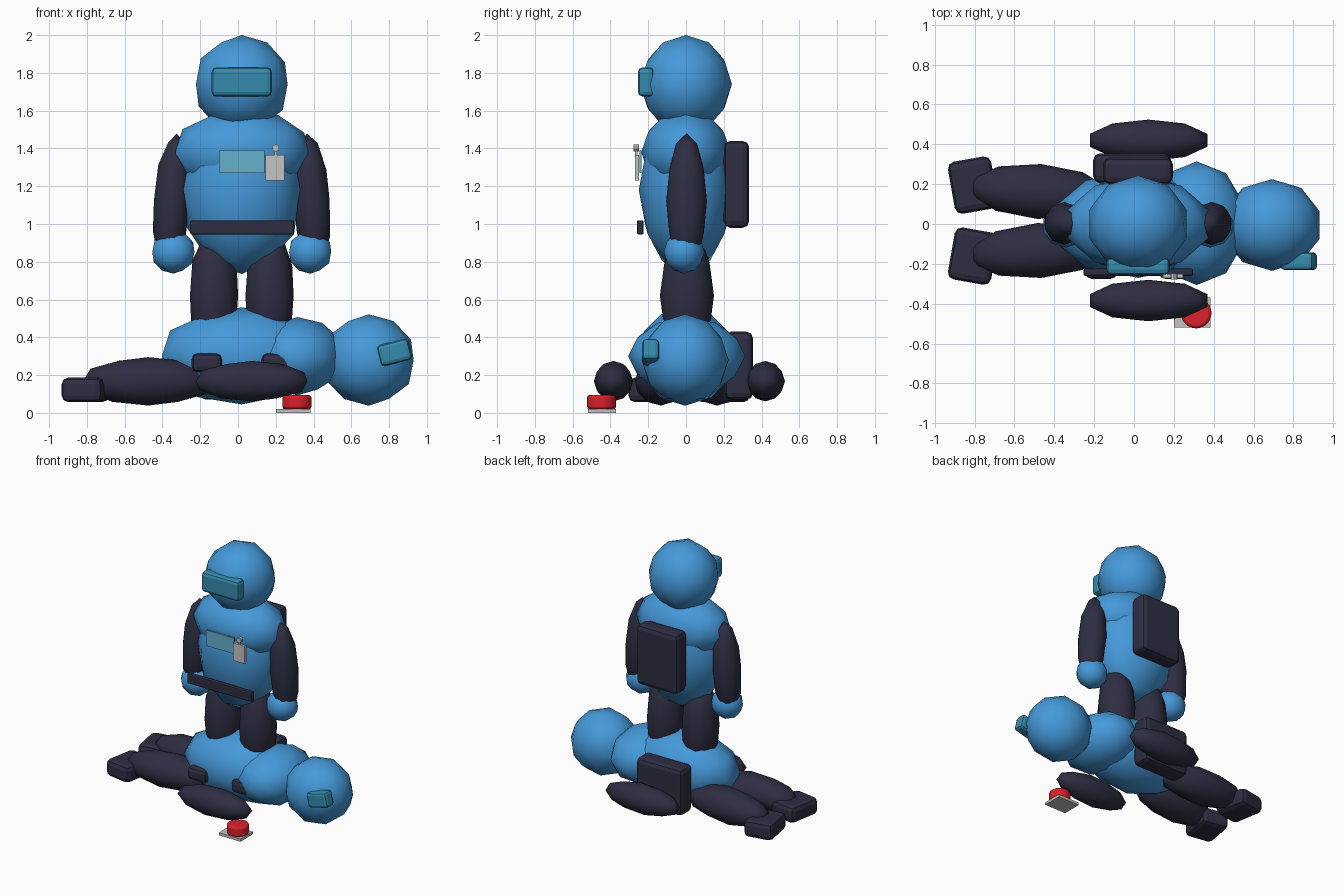
import bpy, bmesh
from math import radians
from mathutils import Matrix, Euler

if "Cube" in bpy.data.objects:
    bpy.data.objects.remove(bpy.data.objects["Cube"])


def material(name, rgb):
    m = bpy.data.materials.new(name)
    m.diffuse_color = (*rgb, 1)
    m.use_nodes = True
    m.node_tree.nodes["Principled BSDF"].inputs["Base Color"].default_value = m.diffuse_color
    return m


BLUE = material("suit blue", (0.06, 0.32, 0.70))
NAVY = material("dark navy", (0.028, 0.027, 0.055))
TEAL = material("visor teal", (0.035, 0.26, 0.42))
AQUA = material("panel aqua", (0.13, 0.44, 0.62))
GREY = material("light grey", (0.55, 0.55, 0.56))
RED = material("button red", (0.70, 0.015, 0.025))


def finish(name, bm, loc, rot, mat, bevel=0, segments=2):
    me = bpy.data.meshes.new(name)
    bm.to_mesh(me)
    bm.free()
    ob = bpy.data.objects.new(name, me)
    bpy.context.collection.objects.link(ob)
    ob.location = loc
    ob.rotation_euler = [radians(a) for a in rot]
    me.materials.append(mat)
    if bevel:
        b = ob.modifiers.new("bevel", "BEVEL")
        b.width, b.segments = bevel, segments
    return ob


def blob(name, loc, radii, mat, rot=(0, 0, 0)):
    """Smooth-shaded low-poly ellipsoid."""
    bm = bmesh.new()
    bmesh.ops.create_icosphere(bm, subdivisions=2, radius=1,
                               matrix=Matrix.Diagonal((*radii, 1)))
    for f in bm.faces:
        f.smooth = True
    return finish(name, bm, loc, rot, mat)


def box(name, loc, size, mat, rot=(0, 0, 0), bevel=0):
    bm = bmesh.new()
    bmesh.ops.create_cube(bm, size=1, matrix=Matrix.Diagonal((*size, 1)))
    return finish(name, bm, loc, rot, mat, bevel)


def disc(name, loc, r, depth, mat, rot=(0, 0, 0), sides=24, bevel=0):
    bm = bmesh.new()
    bmesh.ops.create_cone(bm, cap_ends=True, segments=sides, radius1=r,
                          radius2=r, depth=depth)
    return finish(name, bm, loc, rot, mat, bevel)


CX = 0.02

# Standing figure: head, shoulders and torso
blob("standing_head", (CX, 0, 1.74), (0.255, 0.243, 0.26), BLUE)
blob("standing_shoulders", (CX, 0, 1.38), (0.37, 0.237, 0.23), BLUE)
blob("standing_torso", (CX, 0, 1.18), (0.325, 0.25, 0.445), BLUE)
box("standing_visor", (CX, -0.212, 1.752), (0.318, 0.085, 0.155), TEAL, bevel=0.025)

# Standing figure: limbs
for s, side in ((-1, "left"), (1, "right")):
    blob("standing_arm_" + side, (CX + s * 0.37, 0.003, 1.12), (0.1, 0.108, 0.36),
         NAVY, (0, -s * 4, 0))
    blob("standing_hand_" + side, (CX + s * 0.362, -0.01, 0.852),
         (0.117, 0.108, 0.115), BLUE)
    blob("standing_leg_" + side, (CX + s * 0.147, 0.005, 0.62), (0.134, 0.143, 0.36), NAVY)
    box("standing_boot_" + side, (CX + s * 0.185, -0.15, 0.265), (0.16, 0.25, 0.1),
        NAVY, bevel=0.03)

# Standing figure: equipment
box("standing_backpack", (CX, 0.267, 1.21), (0.35, 0.135, 0.46), NAVY, bevel=0.035)
box("belt", (0.022, -0.242, 0.982), (0.55, 0.036, 0.075), NAVY, bevel=0.009)
box("chest_panel", (0.02, -0.241, 1.33), (0.238, 0.012, 0.12), AQUA)
box("badge", (0.196, -0.26, 1.298), (0.1, 0.02, 0.135), GREY)
box("badge_stem", (0.2, -0.264, 1.375), (0.014, 0.012, 0.04), GREY)
disc("badge_knob", (0.2, -0.263, 1.402), 0.019, 0.03, GREY, (90, 0, 0), 10)

# Lying figure: head, shoulders and torso
blob("lying_head", (0.692, -0.005, 0.28), (0.25, 0.23, 0.242), BLUE)
blob("lying_shoulders", (0.315, 0.004, 0.3), (0.25, 0.31, 0.207), BLUE)
blob("lying_torso", (CX, 0, 0.302), (0.445, 0.27, 0.257), BLUE)
box("lying_visor", (0.828, -0.187, 0.32), (0.17, 0.09, 0.115), TEAL, (0, -14, 0), 0.022)
box("lying_backpack", (-0.01, 0.28, 0.25), (0.39, 0.15, 0.36), NAVY, bevel=0.035)

# Lying figure: limbs
for s, side in ((-1, "front"), (1, "back")):
    blob("lying_arm_" + side, (0.073, 0.018 + s * 0.402, 0.168), (0.31, 0.104, 0.107), NAVY)
    blob("lying_leg_" + side, (-0.475, 0.015 + s * 0.148, 0.167), (0.36, 0.138, 0.128),
         NAVY, (0, 0, -s * 4))
    box("lying_boot_" + side, (-0.808, 0.017 + s * 0.178, 0.122), (0.22, 0.265, 0.13),
        NAVY, (0, 0, s * 10), 0.035)

# Emergency button on its base plate
box("button_plate", (0.293, -0.445, 0.01), (0.184, 0.15, 0.02), GREY)
disc("button", (0.312, -0.447, 0.057), 0.077, 0.076, RED, bevel=0.014)

# Smooth the rounded parts while keeping hard edges
bpy.ops.object.select_all(action="DESELECT")
for ob in bpy.context.collection.objects:
    if ob.name.startswith("button"):
        ob.select_set(True)
        bpy.context.view_layer.objects.active = ob
bpy.ops.object.shade_smooth_by_angle(angle=radians(30))
